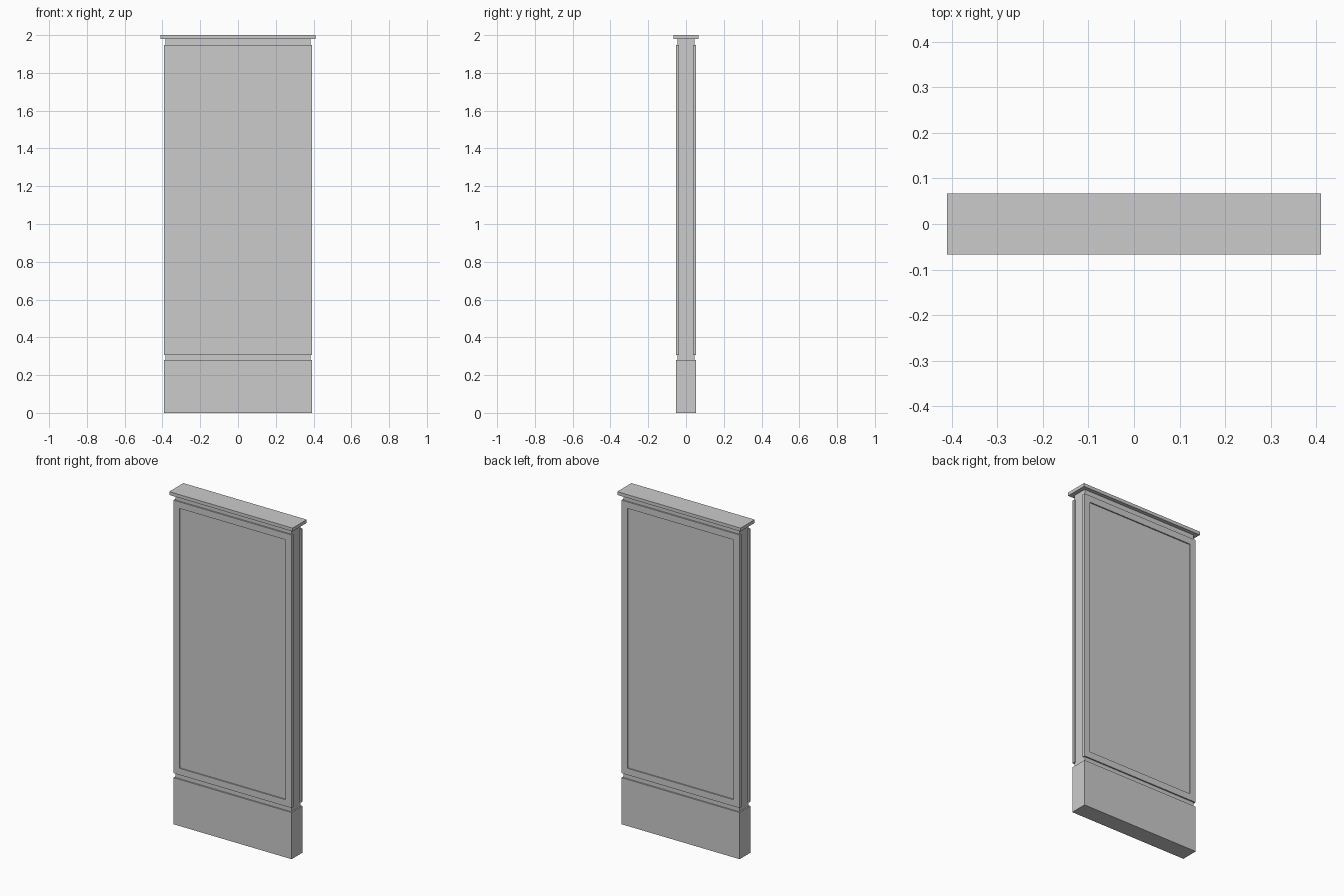
import bpy, bmesh

if "Cube" in bpy.data.objects:
    bpy.data.objects.remove(bpy.data.objects["Cube"])


def box(name, x, y0, y1, z0, z1):
    """Box symmetric in x, between the given y and z limits."""
    bm = bmesh.new()
    bmesh.ops.create_cube(bm, size=1)
    for v in bm.verts:
        v.co = (v.co.x * 2 * x,
                y1 if v.co.y > 0 else y0,
                z1 if v.co.z > 0 else z0)
    mesh = bpy.data.meshes.new(name)
    bm.to_mesh(mesh)
    bm.free()
    obj = bpy.data.objects.new(name, mesh)
    bpy.context.collection.objects.link(obj)
    return obj


def recess(obj, side, border, depth):
    """Inset the broad outer face and sink it straight inwards."""
    bm = bmesh.new()
    bm.from_mesh(obj.data)
    bm.normal_update()
    face = next(f for f in bm.faces if f.normal.y * side > 0.9)
    bmesh.ops.inset_region(bm, faces=[face], thickness=border)
    result = bmesh.ops.extrude_discrete_faces(bm, faces=[face])
    for v in result["faces"][0].verts:
        v.co.y -= side * depth
    bm.to_mesh(obj.data)
    bm.free()


# Plinth, inner core and overhanging top cap
box("base", 0.393, -0.052, 0.052, 0, 0.28)
box("core", 0.385, -0.044, 0.044, 0.28, 1.98)
box("top_cap", 0.41, -0.067, 0.067, 1.98, 2.0)

# Framed panels on the front and back, each with a sunken field
for side, name in ((-1, "front_panel"), (1, "back_panel")):
    y0, y1 = sorted((side * 0.036, side * 0.052))
    panel = box(name, 0.393, y0, y1, 0.307, 1.948)
    recess(panel, side, 0.056, 0.007)
